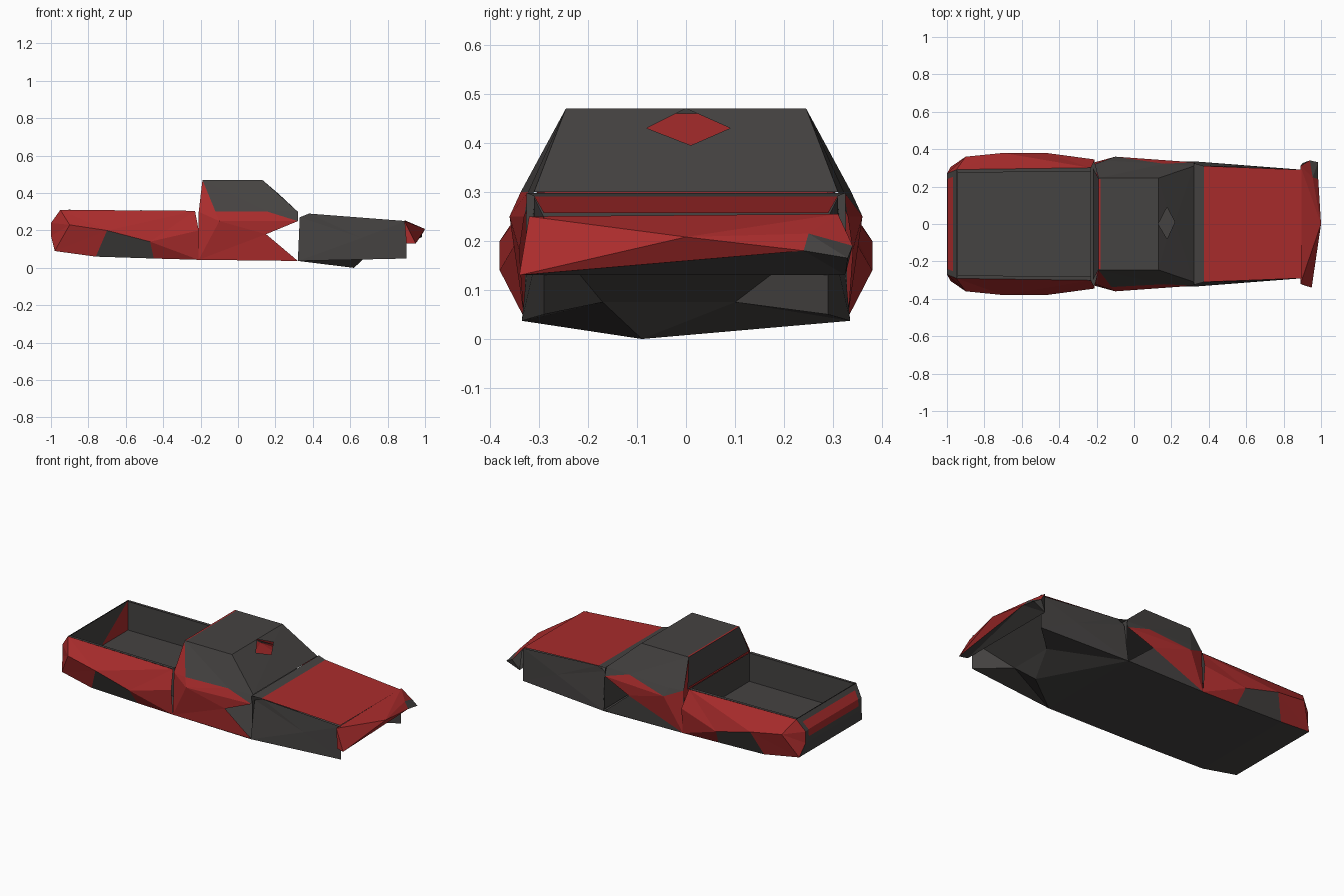
import bpy
import bmesh
from mathutils import Vector

cube = bpy.data.objects.get("Cube")
if cube:
    bpy.data.objects.remove(cube, do_unlink=True)


def make_material(name, colour):
    mat = bpy.data.materials.new(name)
    mat.use_nodes = True
    mat.diffuse_color = colour
    mat.node_tree.nodes["Principled BSDF"].inputs["Base Color"].default_value = colour
    return mat


PAINT = make_material("red_paint", (0.40, 0.025, 0.025, 1))
TRIM = make_material("dark_grey", (0.06, 0.056, 0.054, 1))


def panel(name, points, faces, colours="g", side=1, centre=(0, 0, 0.2), inward=False, inset=0):
    """Flat panels from named points; one colour letter per face, r or g.
    Faces are strings of point letters, turned away from (or towards) the centre."""
    bm = bmesh.new()
    verts = {k: bm.verts.new((x, y * side, z)) for k, (x, y, z) in points.items()}
    for i, face in enumerate(faces.split()):
        f = bm.faces.new([verts[k] for k in face])
        f.material_index = 0 if colours[i % len(colours)] == "r" else 1
        f.normal_update()
        away = f.normal.dot(f.calc_center_median() - Vector(centre)) > 0
        if away == inward:
            f.normal_flip()
    if inset:
        inner = bm.faces[:]
        bmesh.ops.inset_region(bm, faces=inner, thickness=inset,
                               use_boundary=True, use_even_offset=True)
        for f in inner:
            f.material_index = 0
    mesh = bpy.data.meshes.new(name)
    bm.to_mesh(mesh)
    bm.free()
    mesh.materials.append(PAINT)
    mesh.materials.append(TRIM)
    obj = bpy.data.objects.new(name, mesh)
    bpy.context.collection.objects.link(obj)
    return obj


def both(**pts):
    """Mirror points across y: lower case is left, upper case is right."""
    out = {}
    for k, (x, y, z) in pts.items():
        out[k] = (x, y, z)
        out[k.upper()] = (x, -y, z)
    return out


# Faceted bed sides with flared arches, doors and front fenders
bed_side = dict(a=(-.95, .29, .31), b=(-.23, .30, .305), c=(-.90, .36, .23),
                d=(-.70, .38, .20), e=(-.47, .38, .14), f=(-.21, .345, .20),
                g=(-.98, .305, .09), h=(-.76, .33, .06), i=(-.45, .33, .05),
                j=(-.21, .33, .043), k=(-1, .27, .24), l=(-1, .27, .17))
door = dict(a=(-.21, .33, .043), b=(.32, .33, .037), n=(.15, .34, .18),
            c=(.32, .33, .25), d=(.32, .31, .30), e=(-.21, .32, .30),
            m=(-.10, .36, .25), p=(-.12, .337, .30), q=(.16, .322, .30),
            r=(-.19, .245, .47), s=(.13, .245, .47))
fender = dict(a=(.32, .335, .037), b=(.90, .29, .05), c=(.90, .29, .25),
              d=(.38, .31, .29), e=(.33, .31, .27), f=(.66, .307, .16))
for side, label in ((1, "left"), (-1, "right")):
    panel(label + "_bed_side", bed_side,
          "acd adb bde bef dhie eij ejf cgd dgh ack kcl clg",
          "rrrrgrrrrrrr", side)
    panel(label + "_door", door, "abn anm mnc mcq mqp qcd ame emp",
          "grrrggrg" if side > 0 else "rrrrrgrr", side)
    panel(label + "_window", door, "epr pqr qdsr", "ggg" if side > 0 else "rgg", side)
    panel(label + "_front_fender", fender, "abf bcf cdf def eaf", "g", side,
          centre=(.6, 0, .15))

# Roof and rear window
cab = both(r=(-.19, .245, .47), s=(.13, .245, .47), d=(.32, .31, .30),
           e=(-.22, .30, .30))
cab["t"] = (.13, 0, .47)
panel("roof", cab, "RStsr")
panel("rear_window", cab, "RreE")
rear_seam = both(a=(-.225, .29, .303), b=(-.224, .29, .315))
panel("rear_window_seam", rear_seam, "abBA", "r")
roof_edge = both(a=(-.19, .24, .471), b=(-.18, .24, .471))
panel("roof_rear_trim", roof_edge, "abBA", "r")

# Windshield with a diamond opening below the roof edge
cab.update(u=(.177, .09, .43), U=(.177, -.08, .43), v=(.218, .01, .395))
panel("windshield", cab, "StU SUD UvD vdD vud usd uts")
cab_lining = both(a=(-.18, .235, .46), b=(-.19, .29, .30), c=(-.20, .30, .06),
                  d=(.12, .235, .46), e=(.27, .29, .30))
panel("cab_lining", cab_lining, "abBA bcCB abed", "r", inward=True)

# Open cargo bed, seen from inside
bed = both(a=(-.945, .285, .31), b=(-.23, .285, .305),
           c=(-.945, .285, .13), d=(-.23, .285, .13))
bed["h"] = (-.945, .03, .13)
panel("cargo_bed", bed, "abdc ABDC ach ahCA bdDB cdDCh", "ggrggg",
      centre=(-.6, 0, .25), inward=True)
rim = both(a=(-.95, .291, .311), b=(-.23, .301, .306),
           c=(-.94, .275, .311), d=(-.23, .28, .306))
panel("bed_rim", rim, "abdc ABDC")

# Tailgate with a painted centre panel
tail = both(a=(-.95, .29, .31), k=(-1, .27, .24), l=(-1, .27, .17), g=(-.98, .305, .09))
panel("tailgate_frame", tail, "lgGL")
panel("tailgate", tail, "akKA klLK", inset=.03)

# Hood, cowl and firewall
hood = both(a=(.375, .31, .291), b=(.895, .29, .257), c=(.32, .325, .298),
            d=(.33, .33, .04))
panel("hood", hood, "abBA", "r")
panel("cowl", hood, "caAC")
panel("firewall", hood, "cdDC")

# Underside with a deep recess between the front fenders
under = both(a=(-.98, .305, .09), b=(-.76, .33, .06), c=(-.21, .33, .043),
             d=(.32, .335, .037), e=(.90, .29, .05), f=(.90, .29, .22))
under.update(o=(.62, -.09, 0), g=(.70, .10, .075), G=(.70, -.17, .075))
panel("underside", under, "abBA bcCB cdDC doD")
panel("front_recess", under, "dog DoG ogG deg DEG efg EFG fgGF",
      centre=(.95, 0, .1), inward=True)

# Swept front bumper with a dark left tip
bumper = dict(a=(.89, -.32, .25), b=(.89, .31, .255), r=(.95, -.34, .13),
              s=(1, 0, .208), t=(.985, .33, .165), l=(.90, -.325, .13),
              m=(.90, .325, .13), n=(.94, .34, .19), v=(.955, .25, .215),
              u=(.985, .24, .18))
panel("front_bumper", bumper, "ars asb bsv bvn rsu svu alr bnm nmt vtn vut",
      "rrrrrrrgggg", centre=(.9, 0, .18))
panel("bumper_underside", bumper, "rlu lmu mtu", "g", centre=(.9, 0, .22))
